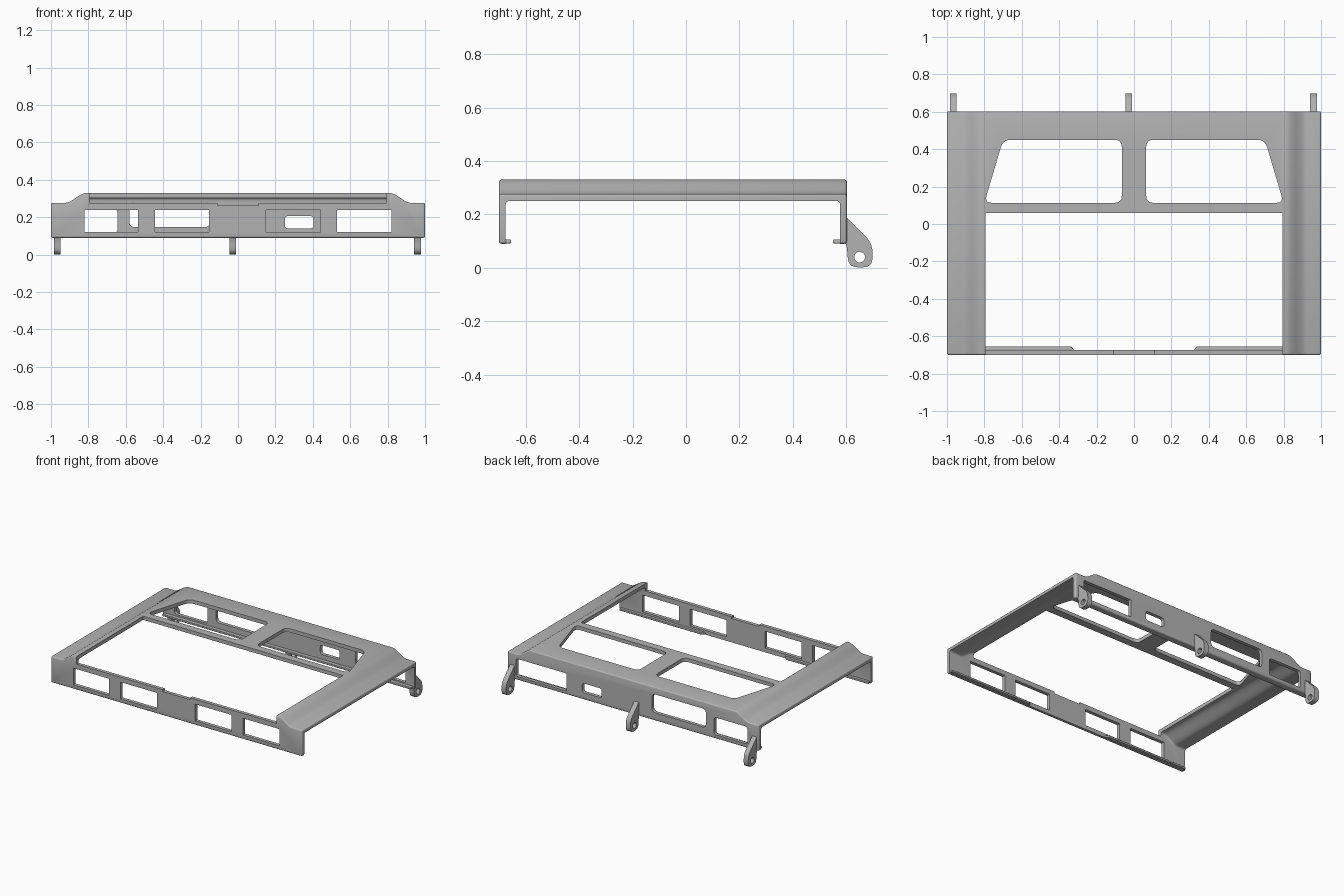
import bpy, bmesh, math
from mathutils import Vector

cube = bpy.data.objects.get("Cube")
if cube:
    bpy.data.objects.remove(cube, do_unlink=True)

grey = bpy.data.materials.new("plain grey")
grey.use_nodes = True
COLOUR = (0.45, 0.45, 0.45, 1)
grey.diffuse_color = COLOUR
grey.node_tree.nodes["Principled BSDF"].inputs["Base Color"].default_value = COLOUR


def rounded(pts, r, steps=5):
    """Round every corner of a 2D outline."""
    out = []
    for i, p in enumerate(pts):
        p = Vector(p)
        a = Vector(pts[i - 1]) - p
        b = Vector(pts[(i + 1) % len(pts)]) - p
        a = p + a.normalized() * min(r, a.length * 0.45)
        b = p + b.normalized() * min(r, b.length * 0.45)
        for k in range(steps + 1):
            t = k / steps
            out.append(tuple(a * (1 - t) ** 2 + p * 2 * t * (1 - t) + b * t * t))
    return out


def rect(x0, x1, y0, y1):
    return [(x0, y0), (x1, y0), (x1, y1), (x0, y1)]


def prism(name, pts, axis, lo, hi, bevel=0):
    """Extrude a 2D outline along one axis."""
    place = {"x": lambda p, d: (d, p[0], p[1]),
             "y": lambda p, d: (p[0], d, p[1]),
             "z": lambda p, d: (p[0], p[1], d)}[axis]
    bm = bmesh.new()
    face = bm.faces.new([bm.verts.new(place(p, lo)) for p in pts])
    new = bmesh.ops.extrude_face_region(bm, geom=[face])["geom"]
    shift = Vector(place((0, 0), hi - lo))
    bmesh.ops.translate(bm, vec=shift, verts=[g for g in new if isinstance(g, bmesh.types.BMVert)])
    bmesh.ops.recalc_face_normals(bm, faces=bm.faces)
    mesh = bpy.data.meshes.new(name)
    bm.to_mesh(mesh)
    bm.free()
    mesh.materials.append(grey)
    ob = bpy.data.objects.new(name, mesh)
    bpy.context.collection.objects.link(ob)
    if bevel:
        mod = ob.modifiers.new("soft edges", "BEVEL")
        mod.width, mod.segments = bevel, 3
        mod.limit_method, mod.angle_limit = "ANGLE", math.radians(50)
    return ob


def cut(ob, cutters):
    """Subtract the cutters, bake the result and drop the helpers."""
    for c in cutters:
        c.hide_render = True
        mod = ob.modifiers.new("cut", "BOOLEAN")
        mod.operation, mod.solver, mod.object = "DIFFERENCE", "EXACT", c
    deps = bpy.context.evaluated_depsgraph_get()
    baked = bpy.data.meshes.new_from_object(ob.evaluated_get(deps))
    ob.modifiers.clear()
    ob.data = baked
    for c in cutters:
        bpy.data.objects.remove(c, do_unlink=True)


def smooth(ob):
    bpy.ops.object.select_all(action="DESELECT")
    ob.select_set(True)
    bpy.context.view_layer.objects.active = ob
    bpy.ops.object.shade_smooth_by_angle(angle=math.radians(35))


def roof_line(end, drop):
    """Roof cross-section: low shoulders sweeping up to a raised centre."""
    half = [(end, 0.277 - drop)]
    for k in range(13):
        t = k / 12
        half.append((0.925 - 0.115 * t, 0.277 - drop + 0.053 * t * t * (3 - 2 * t)))
    return half + [(-x, z) for x, z in reversed(half)]


# Outer body, hollowed from below and through both open sides
frame = prism("frame_shell", roof_line(1, 0) + [(-1, 0.09), (1, 0.09)], "y", -0.70, 0.602, 0.009)
cutters = [prism("cavity", roof_line(1.2, 0.026) + [(-1.2, -0.1), (1.2, -0.1)], "y", -0.675, 0.577, 0.015)]

# Large front opening with a shallow dip in the front rail
mouth = [(-0.795, 0.275), (-0.11, 0.275), (-0.11, 0.262), (0.11, 0.262),
         (0.11, 0.275), (0.795, 0.275), (0.795, 0.5), (-0.795, 0.5)]
cutters.append(prism("front_opening", mouth, "y", -0.9, 0.058))

# Two tapered roof openings
for s in (-1, 1):
    pane = [(s * 0.065, 0.113), (s * 0.80, 0.113), (s * 0.70, 0.45), (s * 0.065, 0.45)]
    cutters.append(prism("roof_opening", rounded(pane, 0.04), "z", 0.29, 0.5))

# Front wall windows
for x0, x1 in ((-0.82, -0.535), (-0.445, -0.155), (0.15, 0.44), (0.53, 0.82)):
    cutters.append(prism("front_window", rect(x0, x1, 0.12, 0.24), "y", -0.8, -0.6))

# Back wall windows: left, right and end values, with corner radius
for x0, x1, z0, z1, r in ((0.53, 0.93, 0.115, 0.242, 0.01), (0.25, 0.405, 0.14, 0.207, 0.02),
                          (-0.58, -0.15, 0.147, 0.28, 0.03), (-0.91, -0.645, 0.118, 0.242, 0.02)):
    cutters.append(prism("back_window", rounded(rect(x0, x1, z0, z1), r), "y", 0.5, 0.7))
cut(frame, cutters)
smooth(frame)

# Inward lips along the bottom of the walls
for s, side in ((-1, "right"), (1, "left")):
    lip = [(s * 0.31, -0.685), (s * 0.99, -0.685), (s * 0.99, -0.655), (s * 0.335, -0.655)]
    smooth(prism("front_lip_" + side, lip, "z", 0.091, 0.106, 0.004))
smooth(prism("back_lip", rect(-0.99, 0.99, 0.55, 0.59), "z", 0.091, 0.106, 0.004))

# Hinge lugs with pin holes
lug_side = [(0.59, 0.20), (0.60, 0.19), (0.698, 0.092), (0.698, 0.002),
            (0.608, 0.002), (0.602, 0.085), (0.59, 0.10)]
hole = [(0.65 + 0.02 * math.cos(math.tau * k / 24), 0.04 + 0.02 * math.sin(math.tau * k / 24))
        for k in range(24)]
for name, x in (("right", -0.966), ("middle", -0.028), ("left", 0.96)):
    lug = prism("hinge_lug_" + name, rounded(lug_side, 0.035), "x", x - 0.018, x + 0.018)
    cut(lug, [prism("pin_hole", hole, "x", x - 0.1, x + 0.1)])
    smooth(lug)
